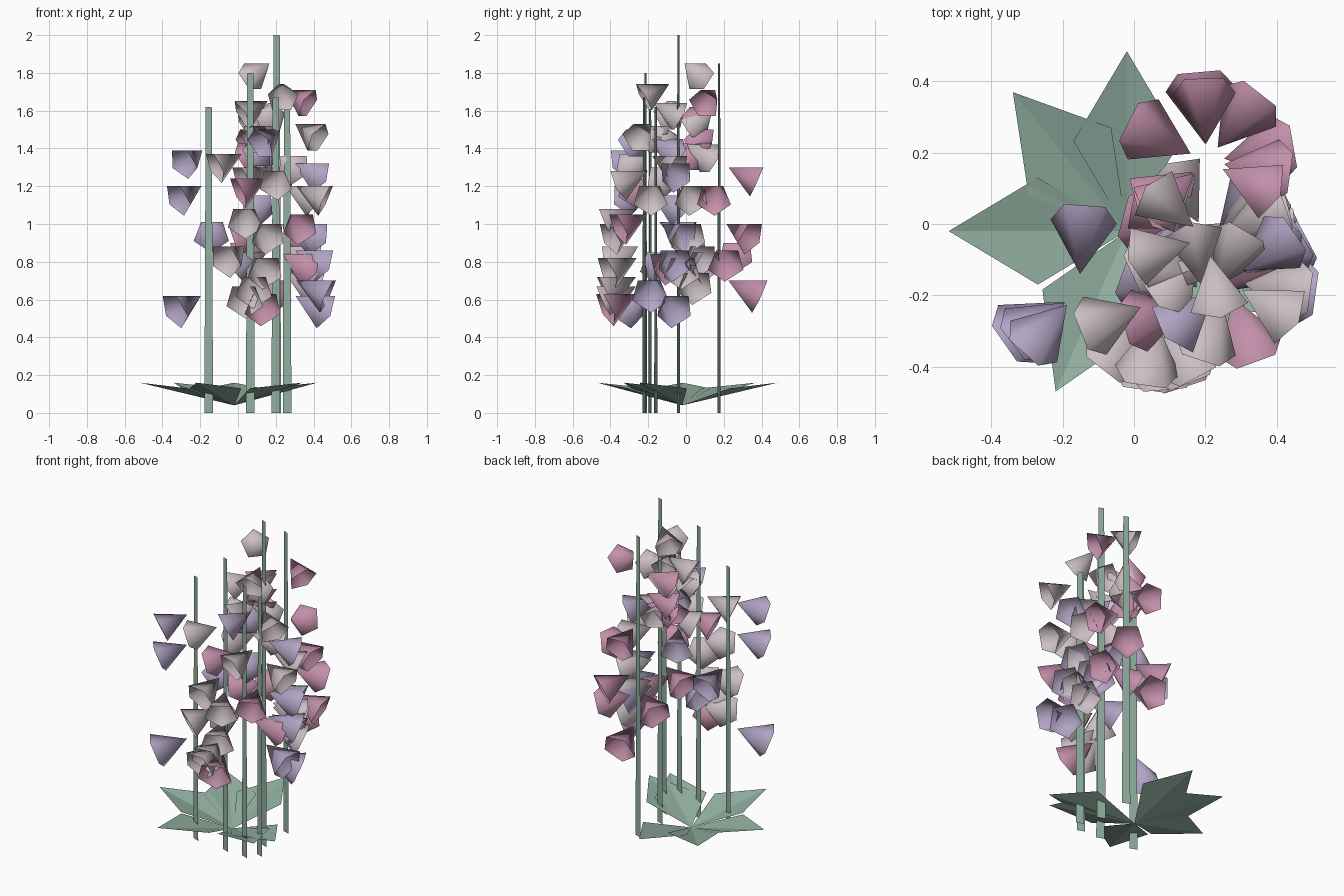
import bpy, bmesh, math
from mathutils import Vector

if "Cube" in bpy.data.objects:
    bpy.data.objects.remove(bpy.data.objects["Cube"])


def material(name, rgb):
    m = bpy.data.materials.new(name)
    m.diffuse_color = (*rgb, 1)
    m.use_nodes = True
    m.node_tree.nodes["Principled BSDF"].inputs["Base Color"].default_value = m.diffuse_color
    return m


GREEN = material("leaf green", (0.285, 0.43, 0.352))
BLOOM = {
    "g": material("pale grey pink", (0.60, 0.52, 0.55)),
    "p": material("dusty pink", (0.55, 0.28, 0.41)),
    "l": material("lavender", (0.44, 0.37, 0.55)),
}


def add_object(name, verts, faces, mat, smooth=False):
    mesh = bpy.data.meshes.new(name)
    mesh.from_pydata(verts, [], faces)
    mesh.materials.append(mat)
    for p in mesh.polygons:
        p.use_smooth = smooth
    ob = bpy.data.objects.new(name, mesh)
    bpy.context.collection.objects.link(ob)
    return ob


# Leaves: kites folded along the midrib, rising from a shared centre
def leaf(tip_x, tip_y):
    base = Vector((-0.02, -0.02, 0.04))
    tip = Vector((tip_x, tip_y, 0.16))
    out = tip - base
    out.z = 0
    side = Vector((-out.y, out.x, 0)).normalized() * 0.15
    mid = base + out * 0.5
    mid.z = 0.13
    add_object("leaf", [base, mid + side, tip, mid - side],
               [(0, 2, 1), (0, 3, 2)], GREEN)


for tip in [(-0.52, -0.02), (-0.34, 0.37), (-0.02, 0.485), (-0.22, -0.47),
            (0.42, -0.24), (0.34, -0.33)]:
    leaf(*tip)


# Stems: thin tapering blades
def stem(x, y, height):
    def end(w, z):
        return [(x - w, y + 0.37 * w, z), (x + w, y - 0.37 * w, z)]
    add_object("stem", end(0.023, 0) + end(0.016, height)[::-1], [(0, 1, 2, 3)], GREEN)


# Bells: open five-sided cones hanging outward from a stem
def bell(x, y, z, azimuth, mat):
    size = 1.1 - 0.2 * max(0, min(1, (z - 0.6) / 1.2))
    length, radius = 0.17 * size, 0.095 * size
    # lower bells have a flat top edge, upper ones a corner on top
    roll = math.pi / 5 if z < 1.4 else 0
    a, tilt = math.radians(azimuth), math.atan2(radius * math.cos(roll), length)
    flat = Vector((math.cos(a), math.sin(a), 0))
    up0 = Vector((0, 0, 1))
    axis = flat * math.cos(tilt) - up0 * math.sin(tilt)
    up = flat * math.sin(tilt) + up0 * math.cos(tilt)
    side = axis.cross(up)
    apex = Vector((x, y, z)) + flat * 0.05
    verts = [apex]
    for i in range(5):
        t = roll + i * math.tau / 5
        verts.append(apex + axis * length + (up * math.cos(t) + side * math.sin(t)) * radius)
    faces = [(0, (i + 1) % 5 + 1, i + 1) for i in range(5)]
    ob = add_object("bell_flower", verts, faces, mat, True)
    # face normals outward
    bm = bmesh.new()
    bm.from_mesh(ob.data)
    centre = apex + axis * length * 0.6
    bm.normal_update()
    for f in bm.faces:
        if f.normal.dot(f.calc_center_median() - centre) < 0:
            f.normal_flip()
    bm.to_mesh(ob.data)
    bm.free()


# Each plant: stem x, y, height, then bells as (colour, top height, azimuth)
PLANTS = [
    (-0.155, -0.19, 1.62, [("l", 1.39, 228), ("l", 1.20, 218), ("l", 1.01, 86),
                           ("l", 0.62, 215)]),
    (0.065, -0.215, 1.80, [("g", 1.37, 202), ("g", 1.08, 262),
                           ("g", 1.00, -62), ("g", 0.88, 232), ("g", 0.82, -68),
                           ("g", 0.67, 262), ("p", 0.63, -72), ("g", 0.72, -85)]),
    (0.205, -0.04, 2.00, [("g", 1.85, 140), ("g", 1.74, -80), ("g", 1.65, 195),
                          ("g", 1.52, 235), ("p", 1.43, 150), ("g", 1.42, 118),
                          ("g", 1.20, 20), ("l", 0.85, 45), ("g", 1.00, 15),
                          ("g", 0.88, 35), ("p", 0.98, 165), ("g", 0.74, 25),
                          ("g", 1.30, 205), ("g", 0.82, 5)]),
    (0.20, -0.222, 1.67, [("g", 1.64, 100), ("l", 1.45, 120), ("p", 1.24, 195),
                          ("l", 1.15, 120), ("l", 0.85, 160), ("g", 1.36, 60),
                          ("p", 0.84, 40)]),
    (0.26, -0.16, 1.62, [("g", 1.53, -30), ("g", 1.52, 170), ("l", 1.50, 222),
                         ("l", 1.32, 35), ("g", 1.28, 252), ("g", 1.20, -8),
                         ("p", 1.05, -70), ("l", 0.86, 30), ("l", 0.70, -8),
                         ("l", 0.62, 28), ("l", 1.00, 45)]),
    (0.204, 0.175, 1.85, [("p", 1.71, -25), ("p", 1.62, 222),
                          ("p", 1.50, 215), ("g", 1.60, 225),
                          ("p", 1.30, 92), ("p", 1.20, -8), ("p", 1.00, 52),
                          ("p", 0.90, 153), ("p", 0.86, 10), ("p", 0.70, 95),
                          ("p", 1.43, 230)]),
]
for x, y, height, bells in PLANTS:
    stem(x, y, height)
    for colour, z, azimuth in bells:
        bell(x, y, z, azimuth, BLOOM[colour])
